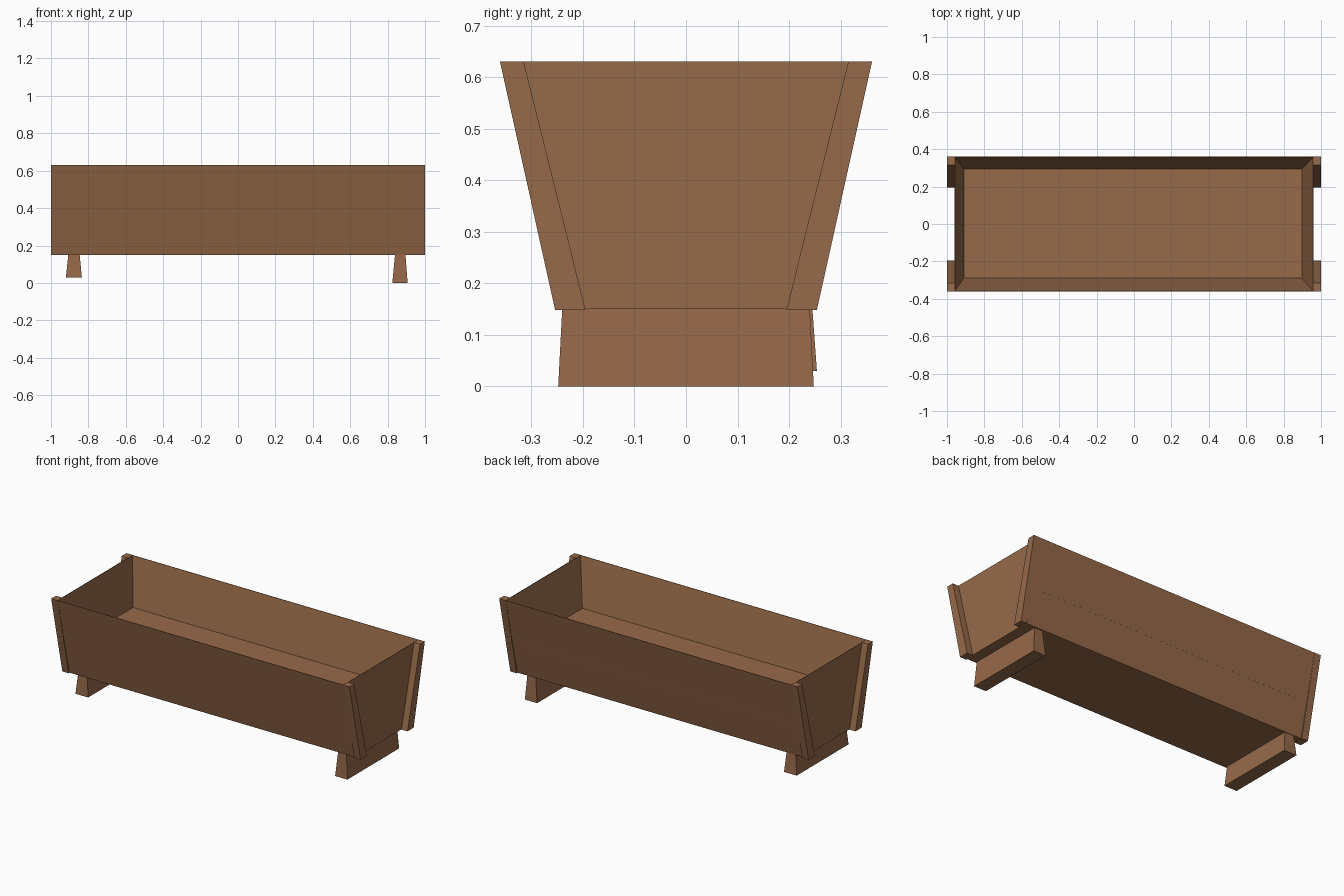
import bpy, bmesh

if "Cube" in bpy.data.objects:
    bpy.data.objects.remove(bpy.data.objects["Cube"])

wood = bpy.data.materials.new("brown wood")
wood.diffuse_color = (0.305, 0.142, 0.067, 1)
wood.use_nodes = True
wood.node_tree.nodes["Principled BSDF"].inputs["Base Color"].default_value = wood.diffuse_color


def rect(x0, x1, y0, y1, z):
    return [(x0, y0, z), (x1, y0, z), (x1, y1, z), (x0, y1, z)]


def loft(name, rings):
    """Closed solid through a series of four-point rings, capped at both ends."""
    bm = bmesh.new()
    loops = [[bm.verts.new(p) for p in ring] for ring in rings]
    for a, b in zip(loops, loops[1:]):
        for i in range(4):
            j = (i + 1) % 4
            bm.faces.new((a[i], a[j], b[j], b[i]))
    bm.faces.new(loops[0][::-1])
    bm.faces.new(loops[-1])
    bmesh.ops.recalc_face_normals(bm, faces=bm.faces)
    me = bpy.data.meshes.new(name)
    bm.to_mesh(me)
    bm.free()
    me.materials.append(wood)
    ob = bpy.data.objects.new(name, me)
    bpy.context.collection.objects.link(ob)
    return ob


# Trough: flared outside, knife-edge rim, sloped inside down to a raised floor
loft("trough", [
    rect(-0.96, 0.96, -0.248, 0.248, 0.15),
    rect(-0.96, 0.96, -0.36, 0.36, 0.63),
    rect(-0.957, 0.957, -0.357, 0.357, 0.63),
    rect(-0.91, 0.898, -0.29, 0.295, 0.35),
])

# Slanted corner battens on both ends
for sx, side in ((-1, "left"), (1, "right")):
    for sy, end in ((-1, "front"), (1, "back")):
        x0, x1 = sorted((sx * 0.957, sx))
        lo = sorted((sy * 0.195, sy * 0.254))
        hi = sorted((sy * 0.315, sy * 0.361))
        loft(f"{end}_{side}_batten", [rect(x0, x1, *lo, 0.148),
                                      rect(x0, x1, *hi, 0.63)])

# Tapered cross feet, the left one slightly shorter
loft("right_foot", [rect(0.825, 0.907, -0.248, 0.248, 0.0),
                    rect(0.84, 0.895, -0.24, 0.24, 0.155)])
loft("left_foot", [rect(-0.92, -0.835, -0.243, 0.254, 0.03),
                   rect(-0.907, -0.847, -0.235, 0.245, 0.155)])
